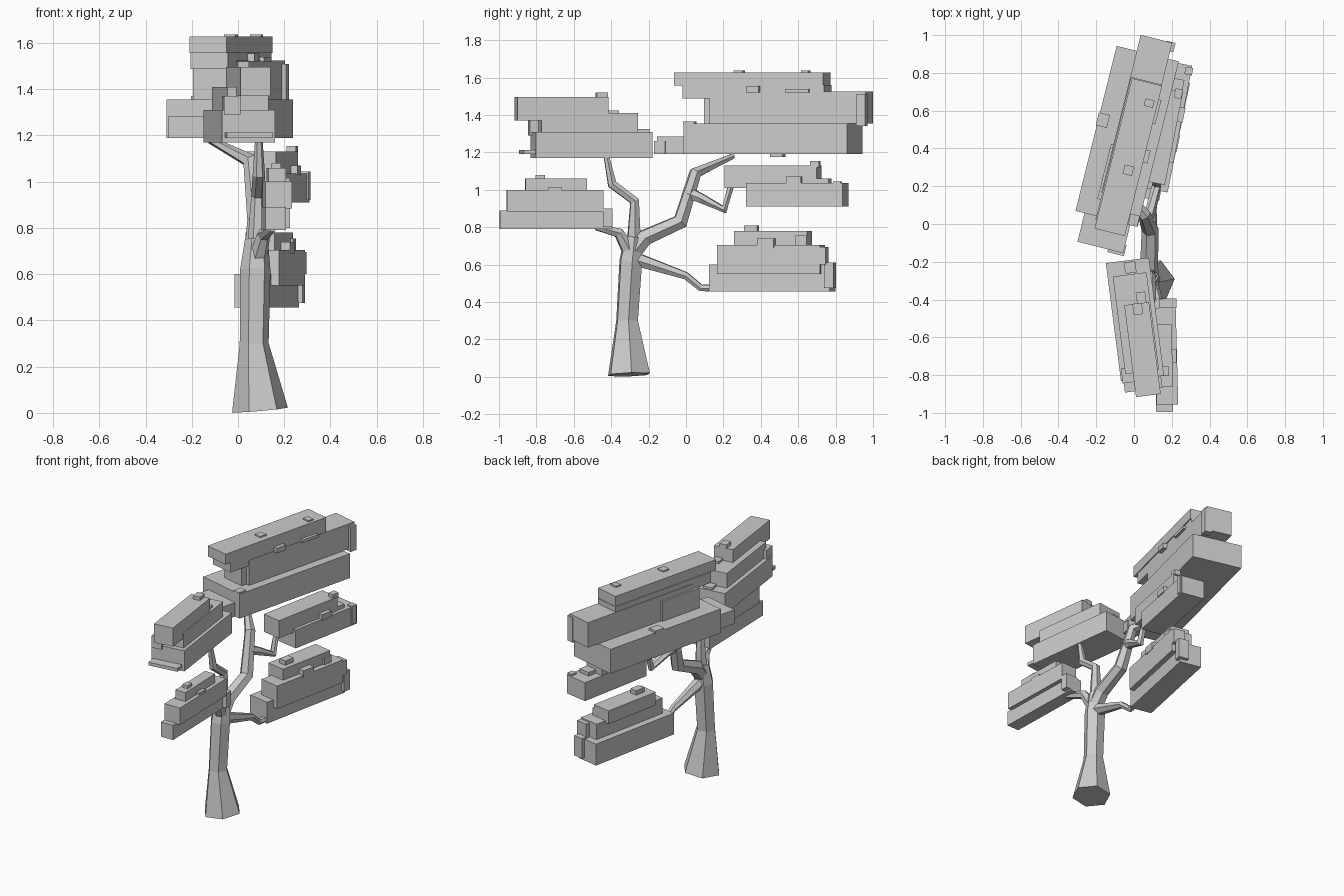
import bpy, bmesh
from math import radians, cos, sin, pi
from mathutils import Vector, Matrix


def finish(bm, name):
    bmesh.ops.recalc_face_normals(bm, faces=bm.faces)
    me = bpy.data.meshes.new(name)
    bm.to_mesh(me)
    bm.free()
    ob = bpy.data.objects.new(name, me)
    bpy.context.collection.objects.link(ob)
    return ob


def limb(name, nodes, sides=6):
    """Faceted tapering tube; nodes are (x, y, z, radius)."""
    bm = bmesh.new()
    pts = [Vector(n[:3]) for n in nodes]
    rings = []
    for i, p in enumerate(pts):
        t = Vector()
        if i > 0:
            t += (p - pts[i - 1]).normalized()
        if i < len(pts) - 1:
            t += (pts[i + 1] - p).normalized()
        t.normalize()
        u = (Vector((1, 0, 0)) - t * t.x).normalized()
        v = t.cross(u)
        r = nodes[i][3]
        rings.append([bm.verts.new(p + r * (u * cos(a) + v * sin(a)))
                      for a in (2 * pi * k / sides + 0.12 for k in range(sides))])
    for a, b in zip(rings, rings[1:]):
        for k in range(sides):
            j = (k + 1) % sides
            bm.faces.new((a[k], a[j], b[j], b[k]))
    bm.faces.new(rings[0])
    bm.faces.new(rings[-1])
    return finish(bm, name)


def foliage(name, angle, boxes):
    """Cluster of blocks turned about z; boxes are (cx, cy, width, length, z0, z1)."""
    bm = bmesh.new()
    rot = Matrix.Rotation(radians(angle), 4, 'Z')
    for cx, cy, w, l, z0, z1 in boxes:
        m = (Matrix.Translation((cx, cy, (z0 + z1) / 2)) @ rot
             @ Matrix.Diagonal((w, l, z1 - z0, 1)))
        bmesh.ops.create_cube(bm, size=1, matrix=m)
    return finish(bm, name)


# Trunk with flared foot
limb("trunk", [(.095, -.305, .012, .122), (.07, -.315, .30, .063),
               (.075, -.295, .62, .066), (.08, -.28, .75, .05)])

# Branches
limb("main_branch", [(.08, -.29, .66, .05), (.08, -.22, .745, .048), (.085, -.03, .83, .045),
                     (.055, .05, 1.09, .035), (-.12, .25, 1.18, .016)])
limb("upper_left_branch", [(.08, -.28, .66, .045), (.085, -.275, .94, .028),
                           (.09, -.395, 1.03, .027), (.09, -.43, 1.2, .015)])
limb("lower_left_branch", [(.08, -.29, .65, .045), (.11, -.36, .77, .03),
                           (.15, -.48, .80, .018)])
limb("lower_right_branch", [(.08, -.27, .63, .04), (.10, 0, .54, .022),
                            (.10, .08, .475, .02), (.11, .16, .475, .02)])
limb("middle_right_branch", [(.07, .02, .98, .035), (.09, .08, .955, .028),
                             (.12, .205, .895, .025), (.12, .24, 1.02, .018)])

# Large canopy, upper right
foliage("top_canopy", -14, [
    (-.036, .465, .34, .90, 1.19, 1.355),
    (-.13, .07, .25, .40, 1.19, 1.285),
    (-.09, -.13, .09, .06, 1.19, 1.26),
    (.015, .563, .172, .86, 1.355, 1.525),
    (-.03, .38, .165, .78, 1.487, 1.56),
    (-.03, .354, .165, .82, 1.557, 1.628),
    (-.08, .26, .16, .30, 1.35, 1.49),
    # small lumps
    (-.03, .285, .05, .05, 1.62, 1.637), (.08, .64, .05, .04, 1.62, 1.637),
    (-.165, .55, .06, .07, 1.35, 1.37), (0, .02, .05, .06, 1.35, 1.365),
    (.055, .36, .05, .07, 1.52, 1.555), (.10, .60, .06, .13, 1.52, 1.54),
    (.05, .49, .06, .07, 1.175, 1.20), (.19, .94, .05, .05, 1.34, 1.51),
])

# Upper left canopy
foliage("upper_left_canopy", 7.3, [
    (.005, -.505, .23, .63, 1.17, 1.31),
    (.01, -.525, .18, .52, 1.30, 1.41),
    (.045, -.665, .132, .49, 1.37, 1.497),
    (.045, -.83, .20, .10, 1.19, 1.212),
    (.02, -.45, .05, .06, 1.49, 1.52), (.04, -.41, .05, .10, 1.40, 1.425),
    (-.02, -.23, .06, .06, 1.30, 1.325), (-.03, -.80, .07, .08, 1.29, 1.37),
])

# Lower left canopy
foliage("lower_left_canopy", 1.5, [
    (.155, -.695, .09, .60, .79, .89),
    (.17, -.70, .115, .515, .885, 1.0),
    (.165, -.695, .075, .33, .99, 1.06),
    (.165, -.78, .04, .05, 1.05, 1.08), (.20, -.70, .05, .07, .99, 1.015),
    (.18, -.42, .09, .05, .80, .90),
])

# Middle right canopy
foliage("middle_right_canopy", -11, [
    (.18, .595, .16, .525, .91, 1.035),
    (.145, .465, .135, .50, 1.01, 1.13),
    (.235, .69, .04, .05, 1.12, 1.155), (.24, .58, .05, .08, 1.03, 1.07),
    (.22, .73, .08, .08, 1.03, 1.06), (.29, .81, .04, .04, .92, 1.045),
])

# Lower right canopy
foliage("lower_right_canopy", -11.5, [
    (.125, .46, .15, .66, .455, .60),
    (.165, .455, .14, .56, .55, .705),
    (.135, .465, .13, .40, .69, .78),
    (.12, .35, .05, .07, .77, .81), (.21, .43, .05, .09, .69, .74),
    (.22, .62, .05, .06, .69, .755), (.25, .72, .08, .07, .60, .695),
    (.25, .77, .07, .05, .475, .61),
])
